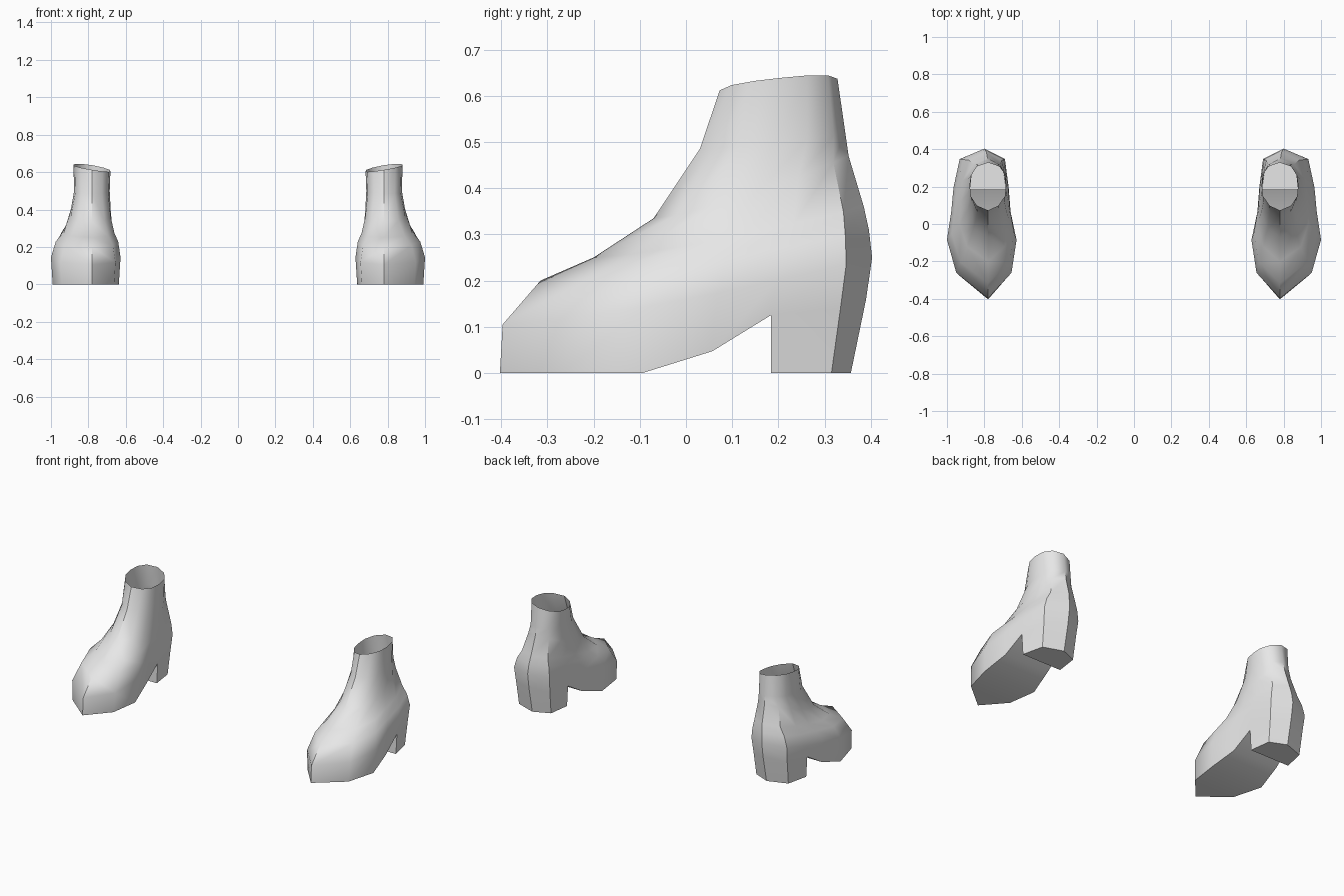
import bpy, bmesh, math

if "Cube" in bpy.data.objects:
    bpy.data.objects.remove(bpy.data.objects["Cube"])

leather = bpy.data.materials.new("grey_leather")
leather.diffuse_color = (0.8, 0.8, 0.8, 1)
leather.use_nodes = True
leather.node_tree.nodes["Principled BSDF"].inputs["Base Color"].default_value = leather.diffuse_color

# Plan outlines, as five stations from toe to back: (fraction of length, inner x, outer x)
FOOT = [(.17, .655, .95), (.39, .628, 1.0), (.58, .66, .977), (.74, .67, .965), (.93, .69, .932)]
CUFF = [(.10, .725, .84), (.30, .69, .873), (.52, .682, .88), (.74, .687, .872), (.92, .72, .84)]

# Rings from sole to cuff: (front y, front z, back y, back z, foot-to-cuff blend, width scale)
RINGS = [(-.403, 0, .39, .16, 0, .95),
         (-.397, .105, .403, .25, 0, 1),
         (-.315, .20, .396, .31, .2, 1),
         (-.20, .25, .385, .36, .53, 1),
         (-.07, .335, .352, .47, .82, .98),
         (.03, .485, .345, .52, 1, .96),
         (.073, .612, .328, .637, 1, 1)]
SOLE_Z = [0, 0, .047, .125, .14]


def mix(a, b, t):
    return a + (b - a) * t


def ring_points(i):
    """Twelve points: toe, outer side, back, inner side."""
    yf, zf, yb, zb, blend, scale = RINGS[i]
    inner, outer = [], []
    for k, (a, b) in enumerate(zip(FOOT, CUFF)):
        t, xi, xo = (mix(p, q, blend) for p, q in zip(a, b))
        mid = (xi + xo) / 2
        y = mix(yf, yb, t)
        z = SOLE_Z[k] if i == 0 else mix(zf, zb, t ** 1.4)
        for side, x in ((inner, xi), (outer, xo)):
            side.append([mid + (x - mid) * scale, y, z])
    pts = [[.78, yf, zf]] + outer + [[mix(.80, .78, blend), yb, zb]] + inner[::-1]
    if i == len(RINGS) - 1:  # cuff is higher on the outer side
        for p in pts:
            p[2] += .17 * (p[0] - .78)
    return pts


def build_boot(name, sign):
    bm = bmesh.new()

    def vert(p):
        return bm.verts.new((sign * p[0], p[1], p[2]))

    # Upper
    rings = [[vert(p) for p in ring_points(i)] for i in range(len(RINGS))]
    for a, b in zip(rings, rings[1:]):
        for k in range(12):
            n = (k + 1) % 12
            bm.faces.new((a[k], a[n], b[n], b[k]))
    # Sole and arch
    s = rings[0]
    bm.faces.new((s[0], s[11], s[1]))
    for k in (1, 2, 3):
        bm.faces.new((s[k], s[12 - k], s[11 - k], s[k + 1]))
    # Heel block
    top = s[4:9]
    base = [vert((.81 + (sign * v.co.x - .81) * .95, y, 0))
            for v, y in zip(top, (.184, .315, .357, .315, .184))]
    for k in range(5):
        n = (k + 1) % 5
        bm.faces.new((top[k], base[k], base[n], top[n]))
    bm.faces.new(base[::-1])

    bmesh.ops.recalc_face_normals(bm, faces=bm.faces)
    # Sole must face down
    bm.faces.ensure_lookup_table()
    bm.normal_update()
    lowest = min(bm.faces, key=lambda f: f.calc_center_median().z)
    if lowest.normal.z > 0:
        bmesh.ops.reverse_faces(bm, faces=bm.faces)
    mesh = bpy.data.meshes.new(name)
    bm.to_mesh(mesh)
    bm.free()
    mesh.materials.append(leather)
    obj = bpy.data.objects.new(name, mesh)
    bpy.context.collection.objects.link(obj)
    bpy.ops.object.select_all(action='DESELECT')
    obj.select_set(True)
    bpy.context.view_layer.objects.active = obj
    bpy.ops.object.shade_smooth_by_angle(angle=math.radians(45))


build_boot("right_boot", 1)
build_boot("left_boot", -1)
